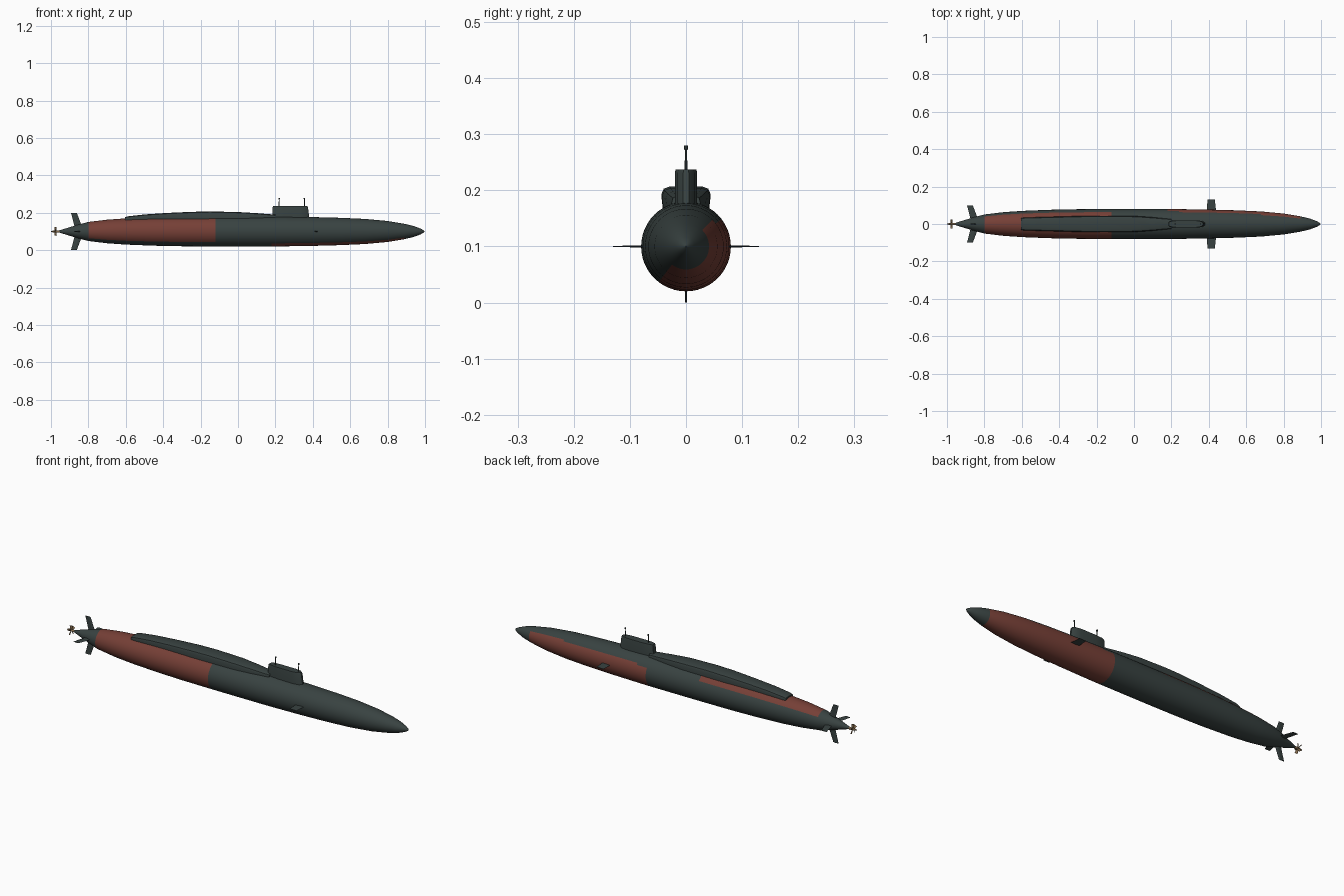
import bpy, bmesh, math
from mathutils import Vector, Matrix

if "Cube" in bpy.data.objects:
    bpy.data.objects.remove(bpy.data.objects["Cube"], do_unlink=True)

AXIS = 0.10   # height of the hull centreline


def material(name, rgb):
    m = bpy.data.materials.new(name)
    m.use_nodes = True
    col = (*rgb, 1)
    m.diffuse_color = col
    bsdf = m.node_tree.nodes["Principled BSDF"]
    bsdf.inputs["Base Color"].default_value = col
    bsdf.inputs["Roughness"].default_value = 0.7
    return m


GREY = material("dark grey green", (0.040, 0.055, 0.053))
RED = material("dull red", (0.18, 0.05, 0.037))
BRASS = material("brass", (0.25, 0.16, 0.08))


def finish(name, bm, mats, angle=35):
    bmesh.ops.recalc_face_normals(bm, faces=bm.faces)
    me = bpy.data.meshes.new(name)
    bm.to_mesh(me)
    bm.free()
    for m in mats:
        me.materials.append(m)
    me.shade_smooth()
    me.set_sharp_from_angle(angle=math.radians(angle))
    ob = bpy.data.objects.new(name, me)
    bpy.context.collection.objects.link(ob)
    return ob


def loft(bm, rings):
    """Skin closed rings of equal length and cap both ends."""
    rows = [[bm.verts.new(p) for p in ring] for ring in rings]
    n = len(rows[0])
    for a, b in zip(rows, rows[1:]):
        for i in range(n):
            j = (i + 1) % n
            bm.faces.new((a[i], a[j], b[j], b[i]))
    bm.faces.new(rows[0])
    bm.faces.new(rows[-1])


def circle(x, r, n=48):
    return [(x, r * math.cos(math.tau * i / n), AXIS + r * math.sin(math.tau * i / n))
            for i in range(n)]


# Hull: revolved profile of (x, radius)
profile = [(-0.955, 0.006), (-0.86, 0.035), (-0.80, 0.051), (-0.70, 0.063),
           (-0.60, 0.070), (-0.45, 0.076), (-0.30, 0.079), (-0.12, 0.08),
           (0.18, 0.08), (0.24, 0.0795), (0.40, 0.077), (0.55, 0.073),
           (0.68, 0.067), (0.80, 0.056), (0.89, 0.041), (0.94, 0.029),
           (0.975, 0.016), (0.992, 0.007), (0.998, 0.001)]
bm = bmesh.new()
loft(bm, [circle(x, r) for x, r in profile])
# Two red patches on opposite sides, chosen by length and angle round the axis
for f in bm.faces:
    c = f.calc_center_median()
    ang = math.degrees(math.atan2(c.z - AXIS, c.y)) % 360
    if -0.80 < c.x < -0.12:
        f.material_index = int(37.5 < ang < 222)
    elif 0.18 < c.x < 0.89:
        upper = 45 if c.x > 0.68 else 37.5 if c.x > 0.24 else 30
        f.material_index = int(ang < upper or ang > 232)
finish("hull", bm, [GREY, RED])

# Raised deck casing behind the sail: (x, half width, top height)
bm = bmesh.new()
stations = [(-0.605, 0.031, 0.176), (-0.59, 0.034, 0.181), (-0.50, 0.037, 0.191),
            (-0.38, 0.040, 0.199), (-0.25, 0.044, 0.205), (-0.15, 0.044, 0.207),
            (0.0, 0.043, 0.204), (0.10, 0.036, 0.198), (0.20, 0.026, 0.190)]
rings = []
for x, w, top in stations:
    half = [(0.9 * w, 0.15), (w, top - 0.014), (0.9 * w, top - 0.004), (0.65 * w, top)]
    section = half + [(-y, z) for y, z in reversed(half)]
    rings.append([(x, y, z) for y, z in section])
loft(bm, rings)
finish("deck_casing", bm, [GREY])

# Sail with a rounded leading edge and tapered tail
plan = [(0.0, 0.011), (0.08, 0.017), (0.3, 0.020), (0.75, 0.020), (0.92, 0.015), (0.99, 0.005)]
outline = plan + [(t, -y) for t, y in reversed(plan)]


def sail_ring(x0, x1, z, s=1):
    return [(x0 + (x1 - x0) * t, y * s, z) for t, y in outline]


bm = bmesh.new()
loft(bm, [sail_ring(0.182, 0.385, 0.16), sail_ring(0.185, 0.376, 0.230),
          sail_ring(0.188, 0.372, 0.237, 0.93)])
finish("sail", bm, [GREY])

# Masts with small heads
for name, x in (("rear_mast", 0.22), ("front_mast", 0.355)):
    bm = bmesh.new()
    loft(bm, [[(x + r * math.cos(a * math.tau / 8), r * math.sin(a * math.tau / 8), z)
               for a in range(8)]
              for r, z in ((0.0025, 0.23), (0.002, 0.272), (0.004, 0.273), (0.004, 0.280))])
    finish(name, bm, [GREY])


def fin(name, root, tip, r0, r1, angle, thick):
    """Tapered blade reaching outward from the hull axis at the given angle."""
    bm = bmesh.new()
    rings = []
    for (xa, xb), r, t in ((root, r0, thick), (tip, r1, thick * 0.5)):
        xm = xa + 0.65 * (xb - xa)
        rings.append([(xa, r, 0), (xm, r, t), (xb, r, 0), (xm, r, -t)])
    loft(bm, rings)
    turn = Matrix.Translation((0, 0, AXIS)) @ Matrix.Rotation(math.radians(angle), 4, "X")
    bmesh.ops.transform(bm, matrix=turn, verts=bm.verts)
    return finish(name, bm, [GREY], 10)


# Bow planes and stern fins
for side, ang in (("left", 0), ("right", 180)):
    fin(side + "_bow_plane", (0.388, 0.440), (0.393, 0.432), 0.06, 0.13, ang, 0.002)
for side, ang in (("left", 0), ("upper", 90), ("right", 180), ("lower", 270)):
    fin(side + "_stern_fin", (-0.872, -0.832), (-0.893, -0.862), 0.02, 0.10, ang, 0.003)

# Propeller hub and pitched blades
bm = bmesh.new()
loft(bm, [circle(x, r, 16) for x, r in
          ((-1.0, 0.001), (-0.992, 0.004), (-0.975, 0.006), (-0.95, 0.006))])
finish("propeller_hub", bm, [BRASS])

bm = bmesh.new()
for i in range(5):
    blade = bmesh.ops.create_cube(bm, size=1)["verts"]
    for v in blade:
        v.co.x *= 1.3 if v.co.z > 0 else 0.8
    place = (Matrix.Translation((-0.976, 0, AXIS)) @ Matrix.Rotation(math.tau * i / 5, 4, "X")
             @ Matrix.Translation((0, 0, 0.014)) @ Matrix.Rotation(math.radians(40), 4, "Z")
             @ Matrix.Diagonal((0.011, 0.0018, 0.022, 1)))
    bmesh.ops.transform(bm, matrix=place, verts=blade)
finish("propeller_blades", bm, [BRASS])
